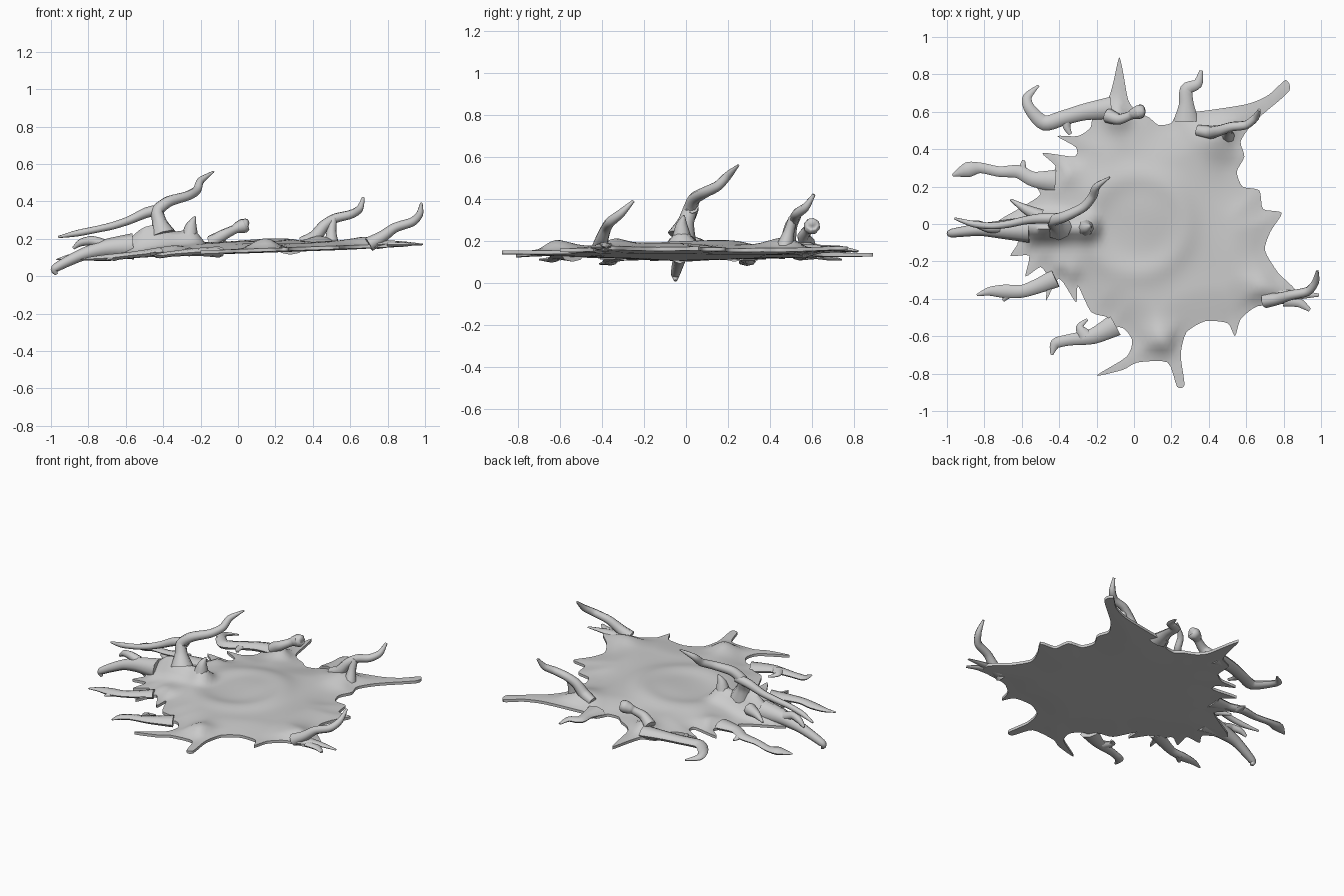
import bpy, bmesh
from math import cos, sin, exp, pi, radians
from mathutils import Vector
from mathutils.geometry import delaunay_2d_cdt, intersect_point_line

cube = bpy.data.objects.get("Cube")
if cube:
    bpy.data.objects.remove(cube, do_unlink=True)

# Single material
grey = bpy.data.materials.new("plain_grey")
grey.use_nodes = True
grey.diffuse_color = (0.6, 0.6, 0.6, 1)
shader = next(n for n in grey.node_tree.nodes if n.type == "BSDF_PRINCIPLED")
shader.inputs["Base Color"].default_value = grey.diffuse_color
shader.inputs["Roughness"].default_value = 0.7


def finish(bm, name, angle):
    """Turn a bmesh into a smooth shaded object."""
    bmesh.ops.recalc_face_normals(bm, faces=bm.faces)
    mesh = bpy.data.meshes.new(name)
    bm.to_mesh(mesh)
    bm.free()
    mesh.materials.append(grey)
    obj = bpy.data.objects.new(name, mesh)
    bpy.context.scene.collection.objects.link(obj)
    bpy.ops.object.select_all(action="DESELECT")
    obj.select_set(True)
    bpy.context.view_layer.objects.active = obj
    bpy.ops.object.shade_smooth_by_angle(angle=radians(angle))


def spline(points, steps, closed=False, pull=0.4):
    """Smooth curve through points of any dimension."""
    count = len(points)

    def at(i):
        return points[i % count] if closed else points[max(0, min(i, count - 1))]

    result = []
    for i in range(count if closed else count - 1):
        a, b = at(i), at(i + 1)
        ta, tb = (b - at(i - 1)) * pull, (at(i + 2) - a) * pull
        for k in range(steps):
            t = k / steps
            s = t * t * (3 - 2 * t)
            result.append(a * (1 - s) + b * s + ta * (t * (1 - t) ** 2) - tb * (t * t * (1 - t)))
    if not closed:
        result.append(points[-1].copy())
    return result


def fade(value, low, high):
    t = max(0.0, min(1.0, (value - low) / (high - low)))
    return t * t * (3 - 2 * t)


# Membrane: ragged outline in hundredths, counterclockwise from the left side
outline = [
    (79, 6), (69, 8), (67, 18), (58, 20), (55, 28), (59, 36), (57, 44), (62, 52), (68, 58),
    (83, 71), (81, 77), (72, 69), (60, 64), (33, 60), (24, 61), (20, 54), (13, 53), (8, 57),
    (2, 60), (-3, 66), (-6, 82), (-8, 89), (-11, 76), (-14, 67), (-22, 63), (-23, 52),
    (-30, 47), (-41, 47), (-31, 41), (-32, 36), (-49, 38), (-42, 31), (-46, 24), (-56, 24),
    (-50, 16), (-60, 9), (-74, 0), (-62, -9), (-66, -17), (-56, -17), (-58, -28), (-50, -23),
    (-46, -29), (-47, -41), (-40, -29), (-31, -42), (-30, -33), (-23, -47), (-14, -50),
    (-17, -56), (-28, -62), (-8, -55), (-1, -62), (-4, -71), (-20, -81), (-6, -78), (2, -74),
    (18, -74), (23, -87), (27, -86), (25, -70), (28, -58), (38, -52), (50, -53), (54, -60),
    (57, -51), (66, -44), (84, -42), (86, -35), (77, -26), (70, -14), (73, -4),
]
rim = spline([Vector(p) / 100 for p in outline], 4, closed=True, pull=0.35)
segments = list(zip(rim, rim[1:] + rim[:1]))

# Soft mounds: x, y, height, spread
mounds = [(0.15, -0.62, 0.04, 0.09), (0.45, 0.47, 0.035, 0.1), (-0.08, 0.58, 0.04, 0.07),
          (0.68, -0.36, 0.03, 0.1), (0.1, 0.14, 0.015, 0.2), (-0.38, 0.27, 0.025, 0.08),
          (-0.36, -0.25, 0.02, 0.08)]


def edge_distance(p):
    best = 9.0
    for a, b in segments:
        ab = b - a
        t = max(0.0, min(1.0, (p - a).dot(ab) / ab.length_squared))
        best = min(best, (a + ab * t - p).length_squared)
    return best ** 0.5


def membrane_heights(p):
    """Top and bottom height of the membrane at a point."""
    d = edge_distance(p)
    x, y = p
    middle = 0.135 + 0.035 * x
    swell = fade(d, -0.03, 0.2)
    relief = sum(h * exp(-((x - mx) ** 2 + (y - my) ** 2) / w ** 2) for mx, my, h, w in mounds)
    # Shallow bowl ring around the middle
    ring = (Vector((x - 0.02, y)).length - 0.26) / 0.07
    relief += 0.014 * exp(-ring * ring)
    relief += 0.005 * sin(9 * x + 4 * y) * cos(8 * y - 3 * x)
    # Tall narrow fin on the right half
    fin = fade(x, -0.76, -0.5) * (1 - fade(x, -0.27, -0.15))
    relief += (0.1 - 0.02 * cos(20 * x)) * fin * exp(-((y + 0.02) / 0.06) ** 2)
    top = middle + 0.008 + 0.026 * swell + relief * fade(d, 0, 0.08)
    return top, middle - 0.008 - 0.006 * swell


step = 0.027
points = list(rim)
for j in range(-34, 35):
    for i in range(-34, 35):
        p = Vector(((i + 0.5 * (j % 2)) * step, j * step))
        if edge_distance(p) > 0.014:
            points.append(p)
n = len(rim)
loops = [(i, (i + 1) % n) for i in range(n)]
verts, _, tris, *_ = delaunay_2d_cdt(points, loops, [], 1, 0.0001)
bm = bmesh.new()
pairs = {}
for tri in tris:
    for i in tri:
        if i not in pairs:
            top, bottom = membrane_heights(verts[i])
            pairs[i] = (bm.verts.new((*verts[i], top)), bm.verts.new((*verts[i], bottom)))
    bm.faces.new([pairs[i][0] for i in tri])
under = {top: bottom for top, bottom in pairs.values()}
border = [tuple(e.verts) for e in bm.edges if e.is_boundary]
for face in list(bm.faces):
    bm.faces.new([under[v] for v in reversed(face.verts)])
for a, b in border:
    bm.faces.new((a, b, under[b], under[a]))
finish(bm, "membrane", 60)


def tendril(name, *path, flat=1.0):
    """Tapered tube; each path point is x, y, z, radius in hundredths."""
    line = spline([Vector(p) / 100 for p in path], 5)
    bm = bmesh.new()
    rings = []
    side = None
    for i, p in enumerate(line):
        tangent = (line[min(i + 1, len(line) - 1)] - line[max(i - 1, 0)]).to_3d().normalized()
        if side is None:
            side = tangent.cross(Vector((0, 0, 1)))
        side = (side - tangent * side.dot(tangent)).normalized()
        up = side.cross(tangent) * flat
        rings.append([bm.verts.new(p.to_3d() + (side * cos(a) + up * sin(a)) * p.w)
                      for a in (k * pi / 4 for k in range(8))])
    for low, high in zip(rings, rings[1:]):
        for k in range(8):
            m = (k + 1) % 8
            bm.faces.new((low[k], low[m], high[m], high[k]))
    bm.faces.new(rings[0])
    bm.faces.new(rings[-1])
    finish(bm, name, 60)


# Raised tendrils on the fin
tendril("fin_tall_tendril", (-40, -2, 22, 7), (-42, 0, 29, 4), (-43, 2, 35, 3.4), (-37, 4, 40, 3),
        (-27, 9, 43, 2.6), (-22, 15, 46, 2.4), (-20, 20, 51, 2), (-13, 25, 56, 0.5))
tendril("fin_trailing_tendril", (-40, 3, 36, 3), (-49, 3, 34, 2.8), (-58, 2, 30, 2.2), (-67, 0, 27, 2),
        (-76, -1, 25, 1.8), (-86, 0, 23, 1.7), (-96, 3, 21, 0.6))
tendril("fin_side_fork", (-50, 4, 18, 4), (-58, 8, 18, 2.5), (-66, 13, 17, 0.6))
tendril("fin_peak", (-26, -2, 20, 5), (-25, -2, 27, 3), (-23, -1, 32, 0.5))
# Drooping stem on the right end
tendril("right_stem", (-56, -3, 16, 7), (-70, -3, 15, 5), (-82, -3, 12, 3.4), (-91, -4, 8, 2.8),
        (-98, -5, 4, 2.2), (-97, -5, 1, 0.8))
tendril("right_stem_hook", (-72, -2, 17, 3), (-78, -2, 19, 2.5), (-84, 0, 18, 2), (-88, 1, 15, 0.8))
# Raised tendrils along the left side
tendril("back_left_tendril", (34, 50, 18, 3), (41, 49, 21, 3.5), (46, 50, 27, 3), (52, 52, 31, 2.6),
        (60, 53, 33, 2.4), (65, 57, 36, 2), (67, 61, 42, 0.8))
tendril("back_left_root", (50, 47, 17, 4), (50, 49, 24, 2.6), (51, 51, 31, 2))
tendril("front_left_tendril", (70, -41, 17, 4), (77, -40, 21, 3.2), (84, -38, 26, 2.6),
        (93, -36, 29, 2.4), (97, -31, 33, 2), (98, -25, 39, 0.7))
tendril("front_left_flat_tendril", (74, -39, 17, 5), (87, -38, 17.5, 2.6), (99, -38, 17, 0.8), flat=0.5)
tendril("front_left_fork", (80, -41, 17, 3), (88, -42, 17, 2.5), (94, -46, 17, 1), flat=0.5)
# Knobbed curl at the back
tendril("back_knob", (-14, 58, 18, 4), (-8, 56, 22, 3), (-2, 58, 25, 2.5), (0, 59, 26, 3.2),
        (3, 60, 27, 4), (5, 60, 28, 3), (6, 60, 28, 0.6))
# Flat tendrils spreading from the rim
tendril("back_tendril", (28, 55, 15, 7), (28, 64, 16, 4), (28, 72, 16, 3.4), (34, 75, 16, 2.6),
        (36, 82, 15, 1), flat=0.5)
tendril("back_right_tendril", (-12, 62, 15, 6), (-26, 60, 15, 4.5), (-37, 57, 14, 4), (-48, 54, 13, 4),
        (-56, 62, 13, 3), (-57, 68, 12, 2.4), (-51, 74, 11, 0.6), flat=0.6)
tendril("back_right_spur", (-36, 57, 14, 3), (-36, 52, 14, 2), (-34, 48, 14, 1), flat=0.6)
tendril("right_back_tendril", (-42, 23, 13, 6), (-54, 24, 13, 4), (-62, 28, 12, 3.5), (-72, 28, 11, 2.8),
        (-82, 30, 10, 2.8), (-89, 29, 10, 4), (-97, 26, 9, 0.6), flat=0.5)
tendril("right_back_spur", (-60, 27, 12, 3), (-59, 34, 11, 0.8), flat=0.6)
tendril("right_front_tendril", (-42, -29, 13, 5), (-51, -33, 12, 4), (-60, -36, 11, 3.4),
        (-69, -36, 10, 3.6), (-77, -36, 9.5, 2.4), (-84, -38, 9, 0.6), flat=0.5)
tendril("right_front_spur", (-66, -36, 10, 3), (-70, -41, 9, 0.8), flat=0.6)
tendril("front_right_tendril", (-10, -54, 13, 6), (-22, -60, 13, 4.2), (-35, -62, 12, 3),
        (-42, -64, 11, 2.8), (-44, -70, 11, 0.7), flat=0.5)
tendril("front_right_spur", (-26, -60, 13, 4), (-29, -55, 13, 2), (-25, -51, 12, 0.7), flat=0.6)
